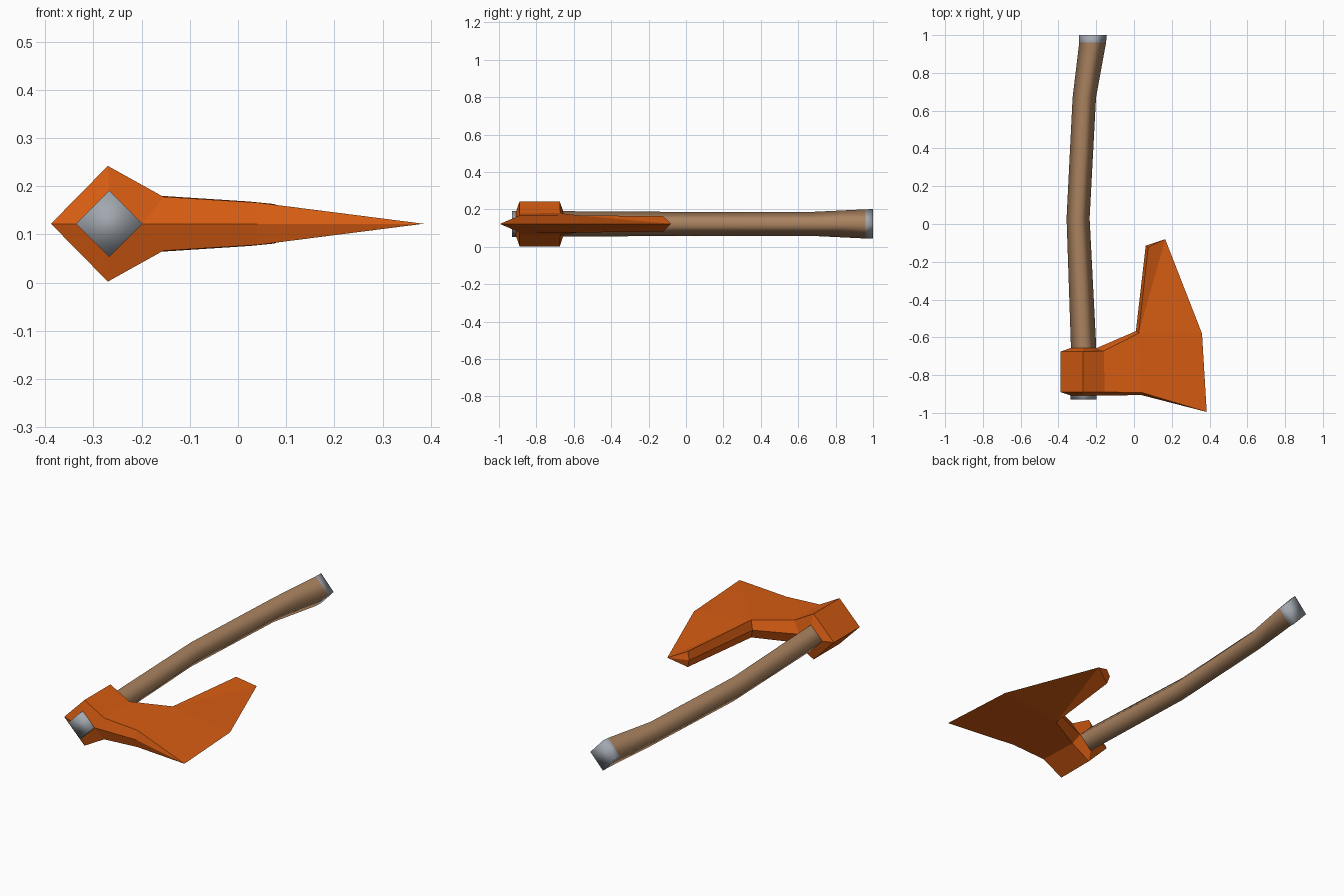
import bpy
import bmesh
from mathutils import Vector

if "Cube" in bpy.data.objects:
    bpy.data.objects.remove(bpy.data.objects["Cube"])

MID = 0.122  # height of the symmetry plane


def material(name, rgb):
    m = bpy.data.materials.new(name)
    m.diffuse_color = (*rgb, 1)
    m.use_nodes = True
    m.node_tree.nodes["Principled BSDF"].inputs["Base Color"].default_value = m.diffuse_color
    return m


orange = material("orange_paint", (0.68, 0.108, 0.006))
wood = material("brown_wood", (0.40, 0.225, 0.115))
metal = material("grey_metal", (0.36, 0.39, 0.43))


def make_object(name, bm, mats, smooth):
    bmesh.ops.recalc_face_normals(bm, faces=bm.faces)
    for f in bm.faces:
        f.smooth = smooth
    me = bpy.data.meshes.new(name)
    bm.to_mesh(me)
    bm.free()
    for m in mats:
        me.materials.append(m)
    ob = bpy.data.objects.new(name, me)
    bpy.context.collection.objects.link(ob)
    return ob


# Handle: smooth diamond section swept along a bent grip, metal at both ends
# stations: y, centre x, half width, half height
stations = [(-0.93, -0.267, 0.069, 0.069), (-0.895, -0.267, 0.069, 0.069),
            (-0.65, -0.267, 0.067, 0.068), (0.03, -0.296, 0.061, 0.064),
            (0.67, -0.263, 0.062, 0.064), (0.96, -0.219, 0.071, 0.078),
            (1.0, -0.217, 0.073, 0.079)]
bm = bmesh.new()
rings = []
for y, x, w, h in stations:
    rings.append([bm.verts.new((x + dx * w, y, MID + dz * h))
                  for dx, dz in ((1, 0), (0, 1), (-1, 0), (0, -1))])
for i, (a, b) in enumerate(zip(rings, rings[1:])):
    for k in range(4):
        f = bm.faces.new((a[k], a[(k + 1) % 4], b[(k + 1) % 4], b[k]))
        f.material_index = 1 if i in (0, len(rings) - 2) else 0
for ring in (rings[0], rings[-1]):
    bm.faces.new(ring).material_index = 1
make_object("handle", bm, [wood, metal], True)

# Axe head: named corner points of the upper half (z measured from MID)
points = {
    # socket: ridge, outer left edge, and inner diamond around the handle
    "ridge_f": (-0.27, -0.89, 0.12), "ridge_b": (-0.27, -0.675, 0.12),
    "left_f": (-0.388, -0.89, 0), "left_b": (-0.388, -0.675, 0),
    "hole_top_f": (-0.267, -0.908, 0.068), "hole_top_b": (-0.267, -0.657, 0.068),
    "hole_left_f": (-0.336, -0.908, 0), "hole_left_b": (-0.336, -0.657, 0),
    "rim_f": (-0.198, -0.908, 0), "rim_b": (-0.198, -0.657, 0),
    # blade neck
    "neck_f": (-0.155, -0.89, 0.056), "neck_b": (-0.16, -0.672, 0.058),
    # blade flank corners and their mid-plane rim
    "heel": (0.04, -0.892, 0.044), "heel_rim": (0.04, -0.906, 0),
    "crook": (0.025, -0.578, 0.046), "crook_rim": (0.01, -0.567, 0),
    "beard": (0.075, -0.122, 0.041), "beard_rim": (0.062, -0.115, 0),
    # cutting edge
    "tip_b": (0.165, -0.08, 0), "edge_mid": (0.36, -0.58, 0),
    "tip_f": (0.385, -0.995, 0),
}
faces = [
    "left_f ridge_f ridge_b left_b", "ridge_f neck_f neck_b ridge_b",
    "left_f hole_left_f hole_top_f ridge_f", "ridge_f hole_top_f rim_f neck_f",
    "left_b hole_left_b hole_top_b ridge_b", "ridge_b hole_top_b rim_b neck_b",
    "hole_left_f hole_top_f rim_f", "hole_left_b hole_top_b rim_b",
    "neck_f heel crook neck_b", "crook heel tip_f", "crook tip_f edge_mid",
    "crook edge_mid tip_b", "crook tip_b beard",
    "neck_f rim_f heel_rim heel", "heel heel_rim tip_f",
    "neck_b rim_b crook_rim crook", "crook crook_rim beard_rim beard",
    "beard beard_rim tip_b",
]
bm = bmesh.new()
for side in (1, -1):  # upper half and its mirror image
    verts = {n: bm.verts.new(Vector((x, y, MID + side * z)))
             for n, (x, y, z) in points.items()}
    for f in faces:
        bm.faces.new([verts[n] for n in f.split()])
bmesh.ops.remove_doubles(bm, verts=bm.verts, dist=0.0005)
make_object("axe_head", bm, [orange], False)
